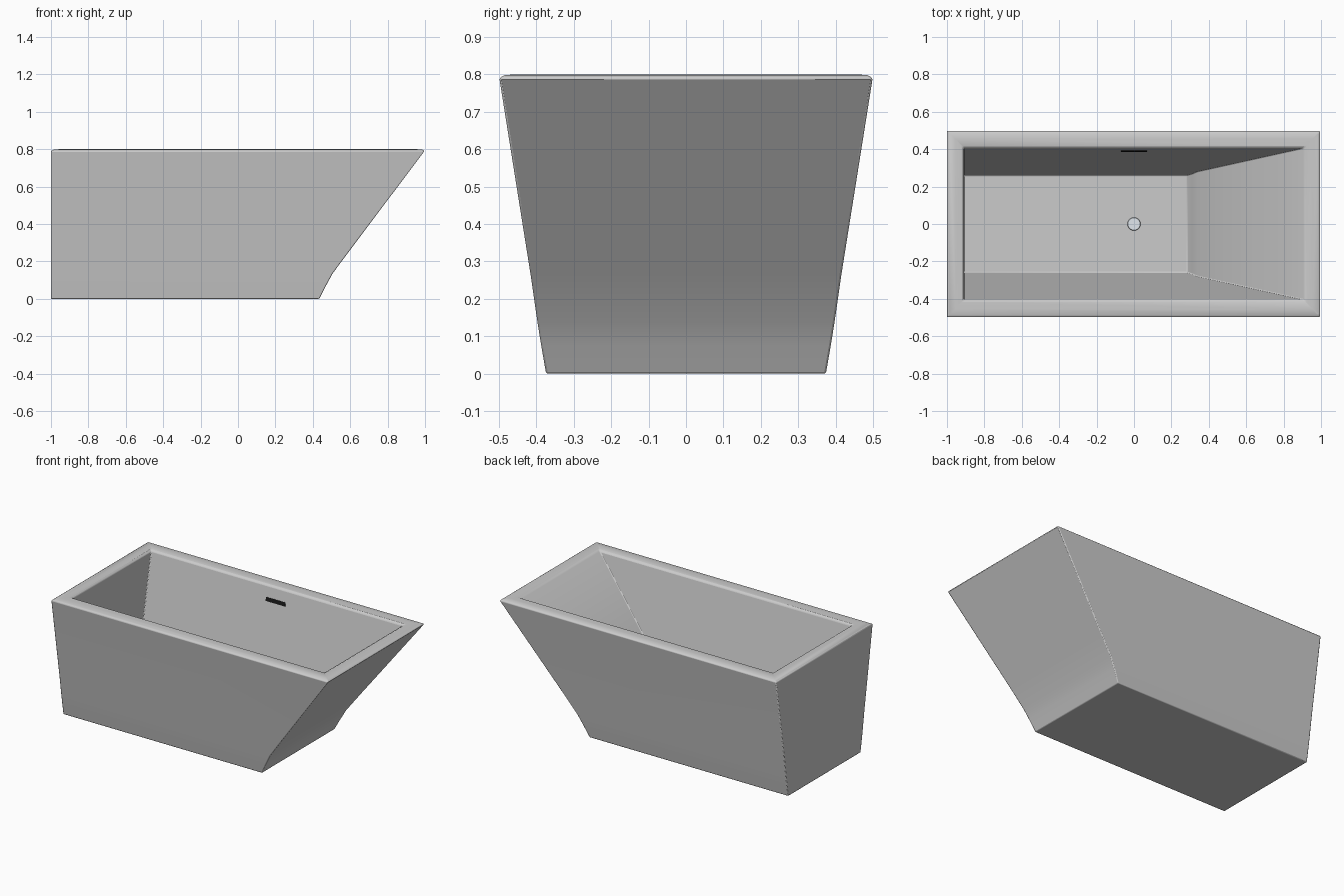
import bpy, bmesh, math
from mathutils import Matrix

if "Cube" in bpy.data.objects:
    bpy.data.objects.remove(bpy.data.objects["Cube"])


def finish(name, bm, color=None):
    bmesh.ops.recalc_face_normals(bm, faces=bm.faces)
    mesh = bpy.data.meshes.new(name)
    bm.to_mesh(mesh)
    bm.free()
    ob = bpy.data.objects.new(name, mesh)
    bpy.context.collection.objects.link(ob)
    if color:
        mat = bpy.data.materials.new(name + "_material")
        mat.diffuse_color = color
        mat.use_nodes = True
        mat.node_tree.nodes["Principled BSDF"].inputs["Base Color"].default_value = mat.diffuse_color
        mesh.materials.append(mat)
    return ob


def smooth(ob, angle):
    bpy.ops.object.select_all(action='DESELECT')
    ob.select_set(True)
    bpy.context.view_layer.objects.active = ob
    bpy.ops.object.shade_smooth_by_angle(angle=math.radians(angle))


# Tub shell: rectangular rings (x left, x right, half width, z)
# running up the outside, over the crowned rim and down the inside
rings = [
    (-1.0, 0.435, 0.374, 0.0),
    (-1.0, 0.473, 0.387, 0.075),
    (-1.0, 0.507, 0.397, 0.137),
    (-1.0, 0.60, 0.415, 0.262),
    (-1.0, 0.997, 0.499, 0.79),
    (-0.985, 0.985, 0.485, 0.798),
    (-0.955, 0.955, 0.455, 0.80),
    (-0.92, 0.92, 0.415, 0.798),
    (-0.91, 0.905, 0.405, 0.79),
    (-0.91, 0.34, 0.281, 0.155),
    (-0.91, 0.31, 0.268, 0.09),
    (-0.91, 0.285, 0.26, 0.05),
]
bm = bmesh.new()
loops = [[bm.verts.new(p) for p in
          ((xl, -y, z), (xr, -y, z), (xr, y, z), (xl, y, z))]
         for xl, xr, y, z in rings]
for a, b in zip(loops, loops[1:]):
    for i in range(4):
        j = (i + 1) % 4
        bm.faces.new((a[i], a[j], b[j], b[i]))
bm.faces.new(loops[0][::-1])
bm.faces.new(loops[-1])
tub = finish("tub_shell", bm)
bev = tub.modifiers.new("soft_edges", 'BEVEL')
bev.width = 0.005
bev.segments = 2
bev.limit_method = 'ANGLE'
bev.angle_limit = math.radians(40)
smooth(tub, 35)

# Drain cover: low disc in the floor
bm = bmesh.new()
bmesh.ops.create_cone(bm, cap_ends=True, segments=32, radius1=0.036,
                      radius2=0.033, depth=0.008,
                      matrix=Matrix.Translation((0, 0, 0.052)))
drain = finish("drain_cover", bm, (0.75, 0.8, 0.85, 1))
smooth(drain, 30)

# Overflow slot: dark strip lying on the sloped back wall
tilt = math.atan2(0.405 - 0.281, 0.79 - 0.155)
bm = bmesh.new()
bmesh.ops.create_cube(bm, size=1, matrix=Matrix.Translation((0, 0.389, 0.71))
                      @ Matrix.Rotation(-tilt, 4, 'X')
                      @ Matrix.Diagonal((0.14, 0.006, 0.024, 1)))
finish("overflow_slot", bm, (0.01, 0.01, 0.01, 1))
